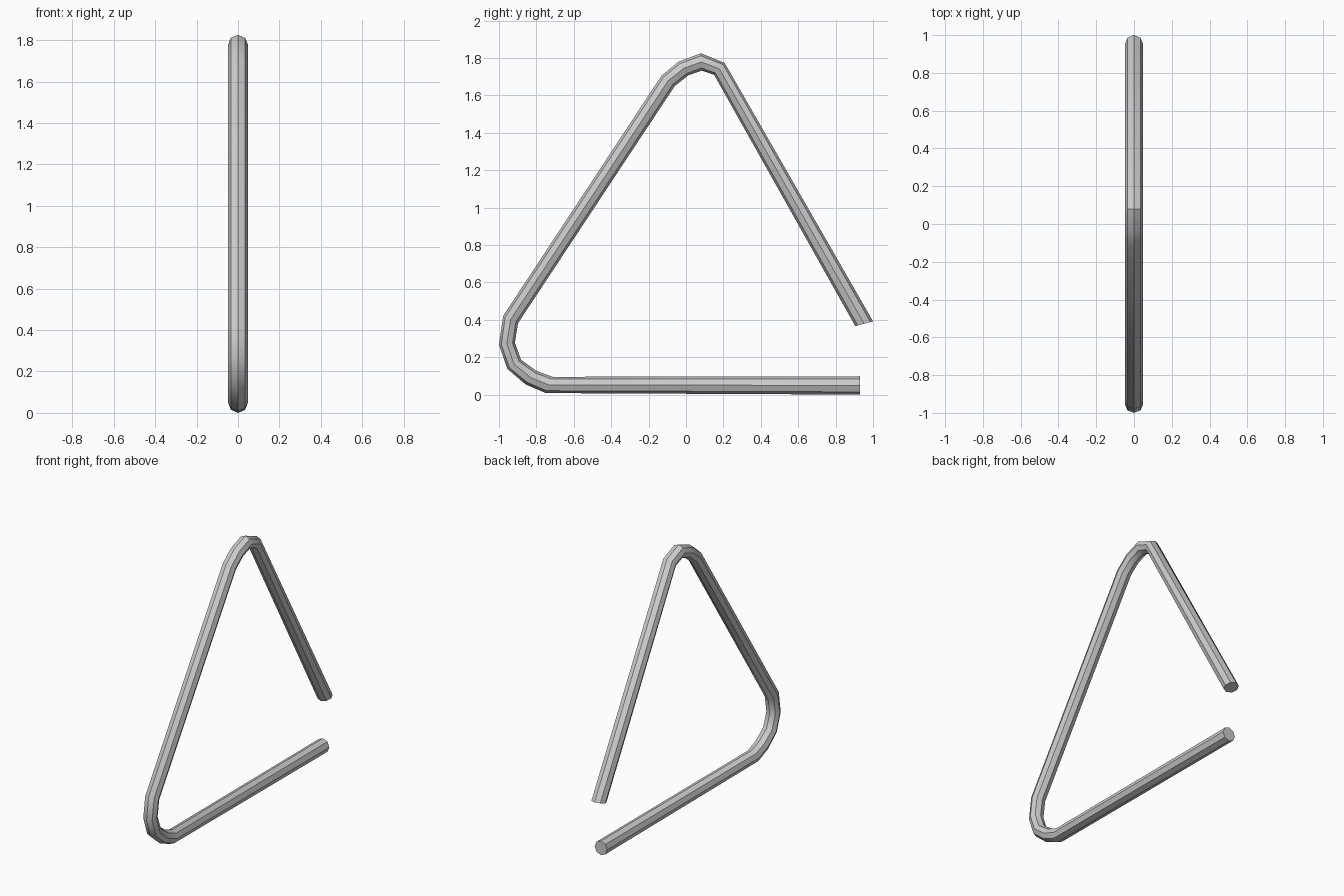
import bpy, bmesh, math
from mathutils import Vector

if "Cube" in bpy.data.objects:
    bpy.data.objects.remove(bpy.data.objects["Cube"])

SIDES, RADIUS = 8, 0.048

# Bent rod stations in the YZ plane: (outer y, outer z, inner y, inner z)
stations = [
    (0.93, 0.0, 0.93, 0.098),
    (-0.75, 0.008, -0.714, 0.095),
    (-0.857, 0.054, -0.80, 0.127),
    (-0.955, 0.137, -0.882, 0.186),
    (-1.0, 0.266, -0.915, 0.277),
    (-0.978, 0.42, -0.898, 0.382),
    (-0.131, 1.705, -0.06, 1.65),
    (-0.04, 1.78, 0.013, 1.707),
    (0.08, 1.825, 0.083, 1.732),
    (0.207, 1.773, 0.15, 1.71),
    (1.0, 0.392, 0.905, 0.366),
]

bm = bmesh.new()
rings = []
for oy, oz, iy, iz in stations:
    outer, inner = Vector((0, oy, oz)), Vector((0, iy, iz))
    mid, half = (outer + inner) / 2, (outer - inner) / 2
    ring = []
    for i in range(SIDES):
        a = 2 * math.pi * i / SIDES
        ring.append(bm.verts.new(mid + half * math.cos(a)
                                 + Vector((RADIUS * math.sin(a), 0, 0))))
    rings.append(ring)

# Rod walls
for r0, r1 in zip(rings, rings[1:]):
    for i in range(SIDES):
        j = (i + 1) % SIDES
        bm.faces.new((r0[i], r0[j], r1[j], r1[i]))

# End caps
bm.faces.new(rings[0])
bm.faces.new(rings[-1])
bmesh.ops.recalc_face_normals(bm, faces=bm.faces[:])

mesh = bpy.data.meshes.new("triangle_rod")
bm.to_mesh(mesh)
bm.free()
rod = bpy.data.objects.new("triangle_rod", mesh)
bpy.context.collection.objects.link(rod)

# Smooth along the bends, crisp octagonal edges
bpy.context.view_layer.objects.active = rod
rod.select_set(True)
bpy.ops.object.shade_smooth_by_angle(angle=math.radians(38))
